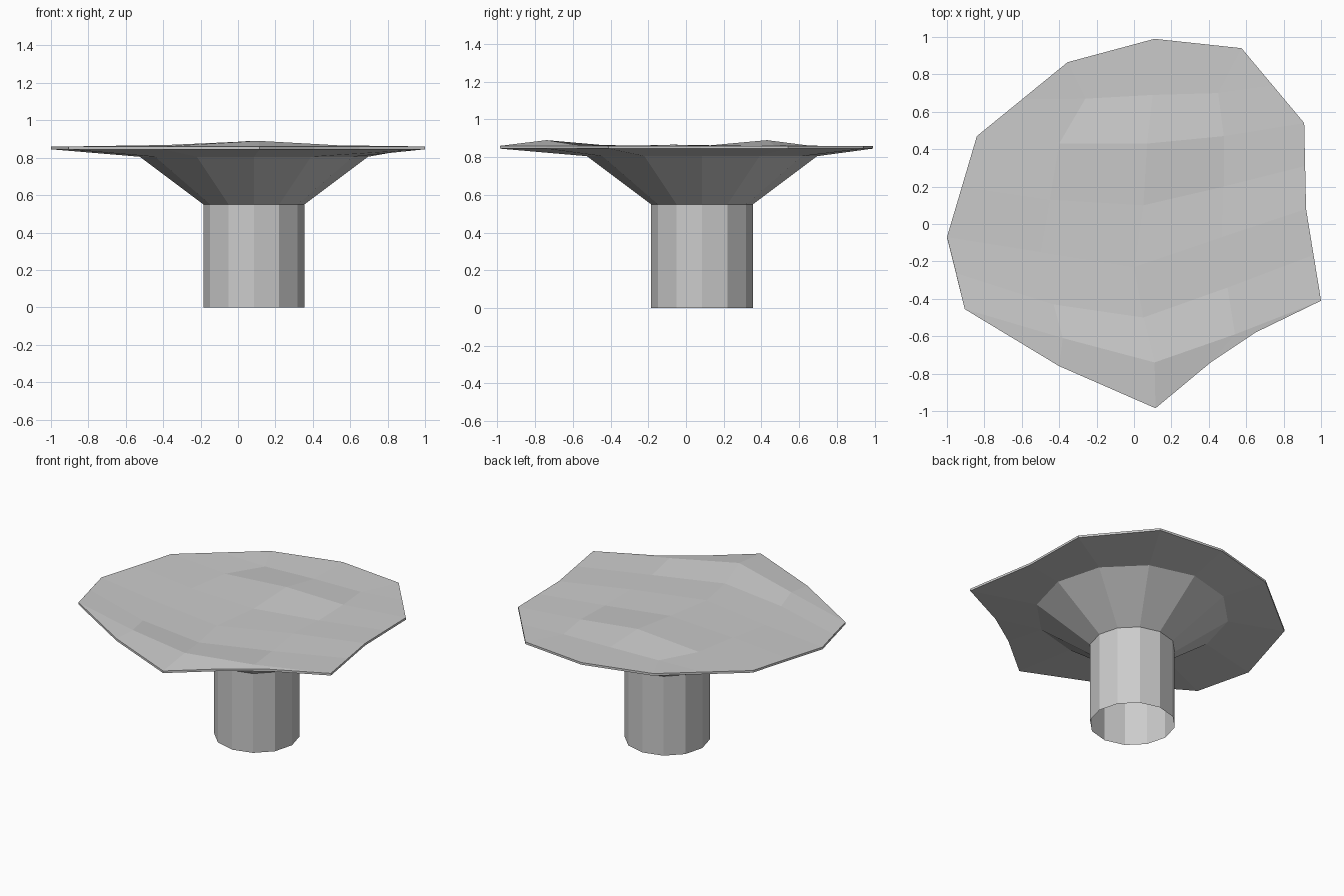
import bpy, bmesh
from math import cos, sin, radians

if "Cube" in bpy.data.objects:
    bpy.data.objects.remove(bpy.data.objects["Cube"])

CX = CY = 0.085          # stem axis
RIM_LOW, RIM_TOP = 0.845, 0.86

# Irregular outline, counter-clockwise, one point per 30 degrees (two near 300)
OUTLINE = [(.92, .08), (.91, .54), (.575, .94), (.11, .99), (-.355, .865),
           (-.84, .47), (-1, -.07), (-.905, -.455), (-.4, -.76), (.115, -.985),
           (.41, -.74), (.65, -.58), (1, -.41)]
SPOKES = [0, 1, 2, 3, 4, 5, 6, 7, 8, 9, 10, 10, 11]


def make_object(name, bm):
    bmesh.ops.remove_doubles(bm, verts=bm.verts, dist=1e-4)
    mesh = bpy.data.meshes.new(name)
    bm.to_mesh(mesh)
    bm.free()
    obj = bpy.data.objects.new(name, mesh)
    bpy.context.collection.objects.link(obj)
    return obj


def add_face(bm, points):
    pts = [p for i, p in enumerate(points) if p not in points[:i]]
    if len(pts) > 2:
        bm.faces.new([bm.verts.new(p) for p in pts])


def loft(bm, lower, upper):
    n = len(lower)
    for i in range(n):
        j = (i + 1) % n
        add_face(bm, [lower[i], lower[j], upper[j], upper[i]])


def circle(r, z):
    return [(CX + r * cos(radians(30 * s)), CY + r * sin(radians(30 * s)), z)
            for s in SPOKES]


# Hollow twelve-sided stem
bm = bmesh.new()
loft(bm, circle(.27, 0), circle(.27, .55))
make_object("stem", bm)

# Flared underside, widening to the rim, with the thin rim wall
bm = bmesh.new()
low = [(x, y, RIM_LOW) for x, y in OUTLINE]
top = [(x, y, RIM_TOP) for x, y in OUTLINE]
loft(bm, circle(.27, .55), circle(.61, .805))
loft(bm, circle(.61, .805), low)
loft(bm, low, top)
make_object("flared_underside", bm)

# Uneven top: rows from front to back; ends lie on the rim
Z = RIM_TOP
ROWS = [
    [(-.905, -.455, Z), (-.4, -.76, Z), (.115, -.985, Z), (.41, -.74, Z), (.65, -.58, Z)],
    [(-.905, -.455, Z), (-.38, -.61, .868), (.11, -.74, .89), (.54, -.59, .866), (1, -.41, Z)],
    [(-.952, -.262, Z), (-.43, -.43, .853), (.05, -.5, .855), (.5, -.34, .855), (.96, -.165, Z)],
    [(-1, -.07, Z), (-.5, -.15, .85), (0, -.23, .855), (.47, -.07, .866), (.92, .08, Z)],
    [(-.92, .2, Z), (-.45, .13, .855), (.05, .1, .86), (.48, .2, .855), (.915, .31, Z)],
    [(-.84, .47, Z), (-.4, .43, .856), (.07, .43, .89), (.48, .47, .862), (.91, .54, Z)],
    [(-.5975, .6675, Z), (-.26, .67, .852), (.1, .69, .855), (.45, .7, .855), (.7425, .74, Z)],
    [(-.5975, .6675, Z), (-.355, .865, Z), (.11, .99, Z), (.575, .94, Z), (.7425, .74, Z)],
]
bm = bmesh.new()
for a, b in zip(ROWS, ROWS[1:]):
    for i in range(4):
        add_face(bm, [a[i], a[i + 1], b[i + 1], b[i]])
make_object("uneven_top", bm)
